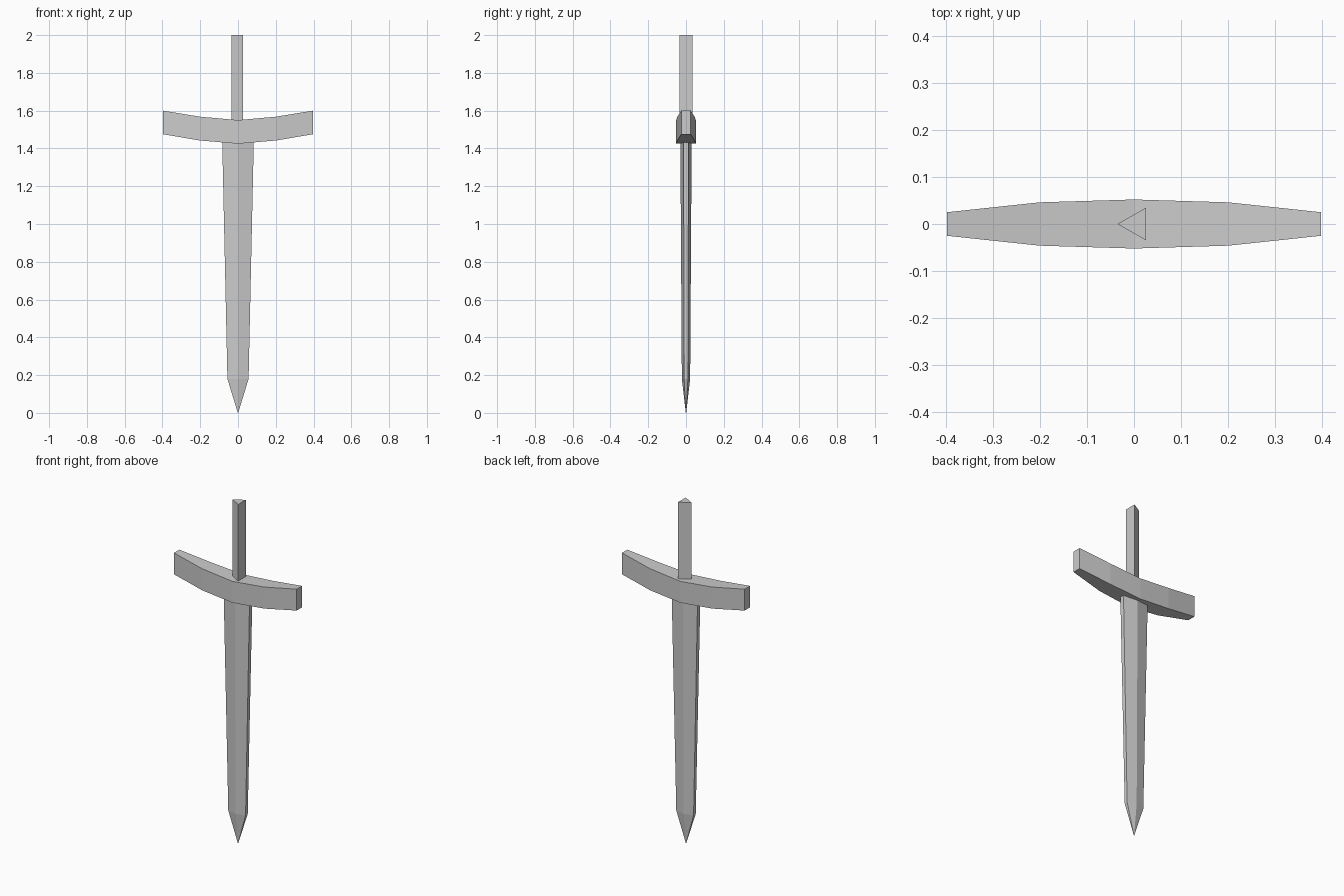
import bpy
import bmesh

cube = bpy.data.objects.get("Cube")
if cube:
    bpy.data.objects.remove(cube, do_unlink=True)

# One plain grey for the whole sword
GREY = (0.6, 0.6, 0.6, 1)
steel = bpy.data.materials.new("plain grey")
steel.use_nodes = True
steel.diffuse_color = GREY
steel.node_tree.nodes["Principled BSDF"].inputs["Base Color"].default_value = GREY


def loft(name, sections):
    """Join equal-sized rings of points into a closed, flat-shaded solid."""
    bm = bmesh.new()
    rings = [[bm.verts.new(p) for p in ring] for ring in sections]
    for a, b in zip(rings, rings[1:]):
        for i in range(len(a)):
            j = (i + 1) % len(a)
            bm.faces.new((a[i], a[j], b[j], b[i]))
    bm.faces.new(rings[0])
    bm.faces.new(rings[-1])
    bmesh.ops.remove_doubles(bm, verts=bm.verts, dist=0.0001)
    bmesh.ops.recalc_face_normals(bm, faces=bm.faces)
    mesh = bpy.data.meshes.new(name)
    bm.to_mesh(mesh)
    bm.free()
    mesh.materials.append(steel)
    obj = bpy.data.objects.new(name, mesh)
    bpy.context.collection.objects.link(obj)
    return obj


def blade_ring(z, half_width, ridge, edge):
    """Six-sided section: a ridge front and back, narrow flat edges."""
    return [(half_width, -edge, z), (half_width, edge, z), (0, ridge, z),
            (-half_width, edge, z), (-half_width, -edge, z), (0, -ridge, z)]


def guard_ring(x, depth, bottom, top):
    return [(x, -depth, bottom), (x, depth, bottom), (x, depth, top), (x, -depth, top)]


# Blade, tapering down to a point
loft("blade", [
    blade_ring(1.46, 0.084, 0.03, 0.013),
    blade_ring(0.18, 0.056, 0.022, 0.01),
    blade_ring(0, 0.001, 0.001, 0.0005),
])

# Curved crossguard, mirrored from its centre
half = [(0.2, 0.046, 1.442, 1.568), (0.397, 0.025, 1.475, 1.6)]
left = [guard_ring(*s) for s in half]
right = [guard_ring(-x, *rest) for x, *rest in reversed(half)]
loft("crossguard", right + [guard_ring(0, 0.052, 1.425, 1.55)] + left)

# Three-sided grip
triangle = [(-0.035, 0), (0.026, -0.035), (0.026, 0.035)]
loft("grip", [[(x, y, z) for x, y in triangle] for z in (1.52, 2)])
